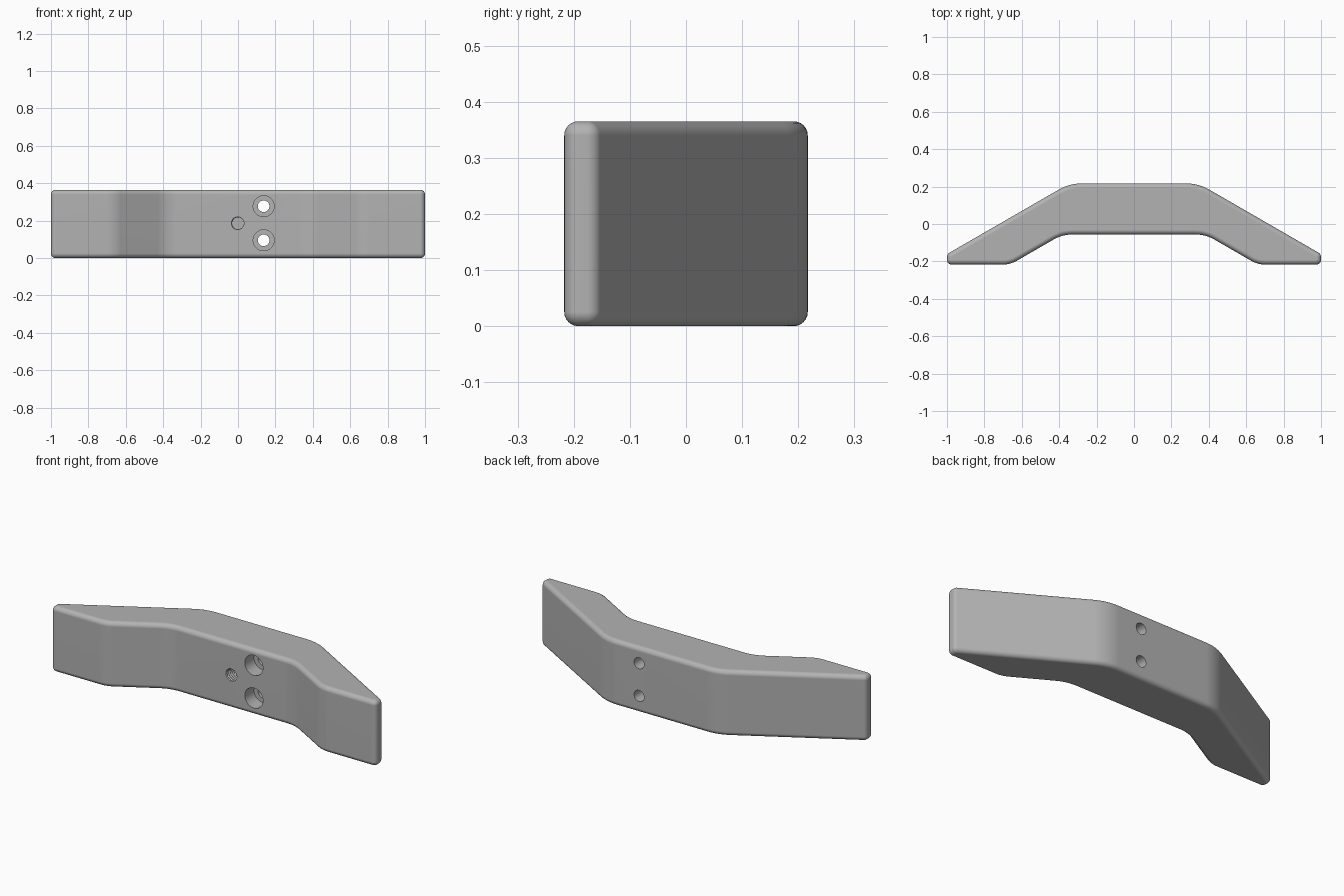
import bpy
import bmesh
import math
from mathutils import Vector

cube = bpy.data.objects.get("Cube")
if cube:
    bpy.data.objects.remove(cube, do_unlink=True)

HEIGHT, EDGE = 0.365, 0.025
FRONT_Y = -0.056

grey = bpy.data.materials.new("satin grey")
grey.use_nodes = True
colour = (0.45, 0.45, 0.45, 1)
grey.diffuse_color = colour
grey.node_tree.nodes["Principled BSDF"].inputs["Base Color"].default_value = colour


def loft(name, rings):
    """Closed solid through a stack of rings with equal point counts."""
    bm = bmesh.new()
    loops = [[bm.verts.new(p) for p in ring] for ring in rings]
    n = len(loops[0])
    for a, b in zip(loops, loops[1:]):
        for i in range(n):
            j = (i + 1) % n
            bm.faces.new((a[i], a[j], b[j], b[i]))
    bm.faces.new(loops[0][::-1])
    bm.faces.new(loops[-1])
    bmesh.ops.recalc_face_normals(bm, faces=bm.faces)
    mesh = bpy.data.meshes.new(name)
    bm.to_mesh(mesh)
    bm.free()
    mesh.materials.append(grey)
    obj = bpy.data.objects.new(name, mesh)
    bpy.context.collection.objects.link(obj)
    return obj


# Plan outline, counter-clockwise: x, y, corner radius
half = [(0.383, FRONT_Y, 0.2), (0.662, -0.217, 0.15), (1, -0.217, 0.026),
        (1, -0.161, 0.026), (0.345, 0.217, 0.25)]
outline = half + [(-x, y, r) for x, y, r in reversed(half)]


def rounded_outline(inset, z, steps=8):
    """Outline moved inward by inset, with each corner filleted."""
    pts = [Vector((x, y)) for x, y, r in outline]
    ring = []
    for i, p in enumerate(pts):
        d0 = (p - pts[i - 1]).normalized()
        d1 = (pts[(i + 1) % len(pts)] - p).normalized()
        n0, n1 = Vector((-d0.y, d0.x)), Vector((-d1.y, d1.x))
        miter = (n0 + n1) / (1 + n0.dot(n1))
        side = 1 if d0.x * d1.y - d0.y * d1.x > 0 else -1
        # The fillet centre stays fixed while the radius changes
        radius = outline[i][2]
        centre = p + miter * radius * side
        a0 = math.atan2(-n0.y * side, -n0.x * side)
        turn = side * math.acos(max(-1, min(1, d0.dot(d1))))
        for k in range(steps + 1):
            a = a0 + turn * k / steps
            r = radius - inset * side
            ring.append((centre.x + r * math.cos(a), centre.y + r * math.sin(a), z))
    return ring


# Handle body with rounded rims
arc = [math.pi / 2 * k / 6 for k in range(7)]
rim = [(EDGE * (1 - math.sin(a)), EDGE * (1 - math.cos(a))) for a in arc]
levels = rim + [(i, HEIGHT - z) for i, z in reversed(rim)]
body = loft("handle_body", [rounded_outline(i, z) for i, z in levels])


def bore(name, x, z, profile, sides=40):
    """Round cutter along y; profile gives y and a radius function of angle."""
    rings = []
    for y, radius in profile:
        angles = [2 * math.pi * k / sides for k in range(sides)]
        rings.append([(x + radius(a) * math.cos(a), y, z + radius(a) * math.sin(a))
                      for a in angles])
    return loft(name, rings)


def plain(r):
    return lambda a: r


# Counterbored through holes
step_y = FRONT_Y + 0.08
bolt = [(-0.2, plain(0.056)), (step_y, plain(0.056)),
        (step_y, plain(0.031)), (0.4, plain(0.031))]
cutters = [bore("bolt_hole_cutter", 0.137, z, bolt) for z in (0.095, 0.277)]

# Threaded blind hole with a helical groove
PITCH = 0.014


def thread(y):
    def radius(a):
        phase = (y / PITCH + a / (2 * math.pi)) % 1
        return 0.031 + 0.012 * min(phase, 1 - phase)
    return radius


ys = [FRONT_Y - 0.02 + PITCH / 6 * k for k in range(75)]
cutters.append(bore("threaded_hole_cutter", 0, 0.186, [(y, thread(y)) for y in ys]))

# Cut the holes into the body
bpy.ops.object.select_all(action="DESELECT")
bpy.context.view_layer.objects.active = body
body.select_set(True)
for cutter in cutters:
    mod = body.modifiers.new("hole", "BOOLEAN")
    mod.operation, mod.solver, mod.object = "DIFFERENCE", "EXACT", cutter
    bpy.ops.object.modifier_apply(modifier=mod.name)
    bpy.data.objects.remove(cutter, do_unlink=True)

# Smooth fillets, crisp hole edges, flat large faces
bpy.ops.object.shade_smooth_by_angle(angle=math.radians(35))
normals = body.modifiers.new("flat_face_normals", "WEIGHTED_NORMAL")
normals.keep_sharp = True
